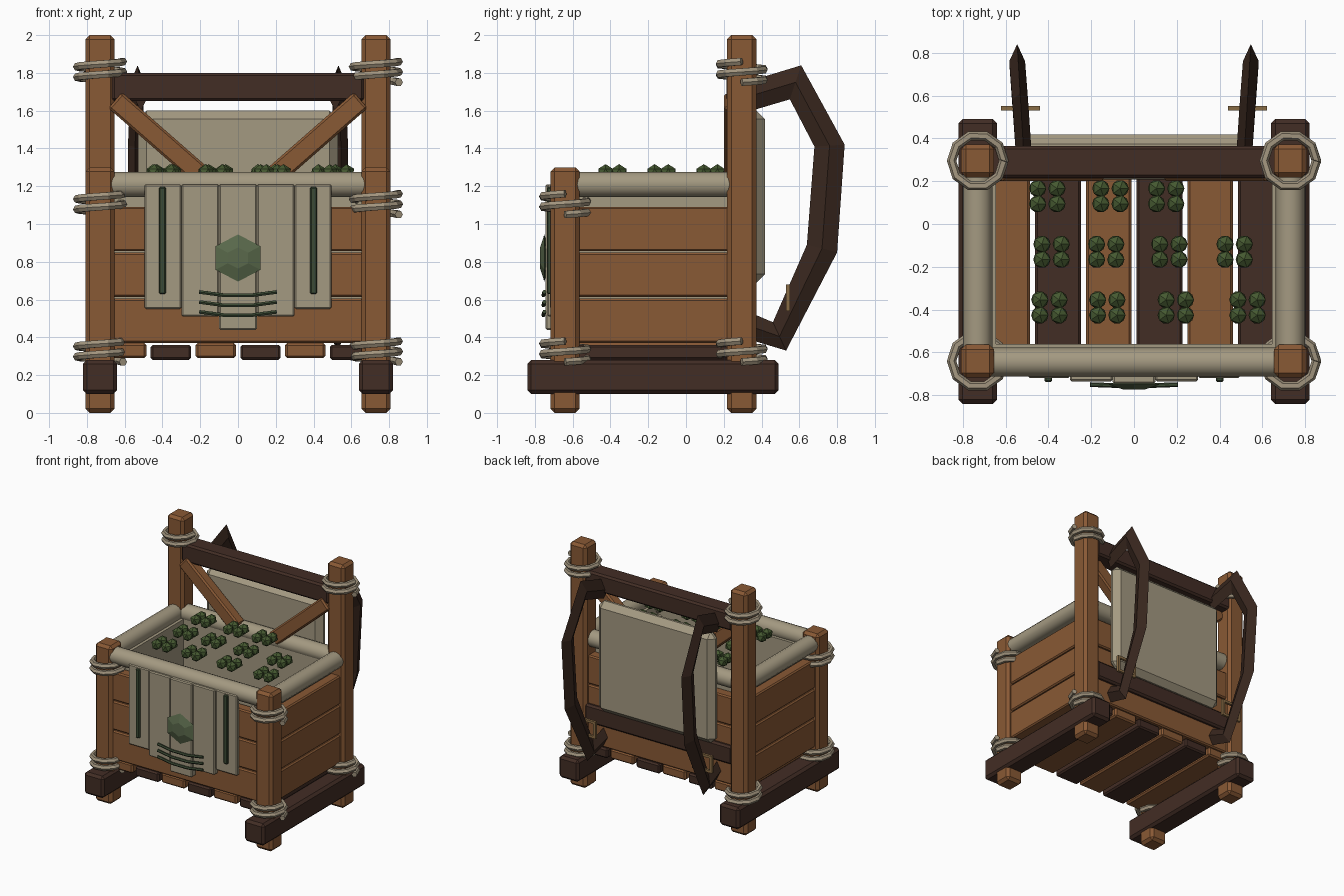
import bpy, bmesh
from math import sin, cos, pi, atan2, hypot
from mathutils import Matrix, Vector

if "Cube" in bpy.data.objects:
    bpy.data.objects.remove(bpy.data.objects["Cube"])


def mat(name, rgb):
    m = bpy.data.materials.new(name)
    m.diffuse_color = (*rgb, 1)
    m.use_nodes = True
    m.node_tree.nodes["Principled BSDF"].inputs["Base Color"].default_value = m.diffuse_color
    return m


WOOD = mat("wood", (0.25, 0.10, 0.035))
DARK = mat("dark_wood", (0.055, 0.026, 0.018))
STRAP = mat("strap_leather", (0.04, 0.02, 0.013))
CLOTH = mat("cloth", (0.37, 0.32, 0.22))
ROPE = mat("rope", (0.36, 0.30, 0.21))
LEAF = mat("leaf", (0.06, 0.10, 0.03))
TRIM = mat("green_trim", (0.045, 0.07, 0.035))
GEM = mat("green_gem", (0.10, 0.14, 0.07))
METAL = mat("buckle_metal", (0.25, 0.15, 0.06))


def finish(name, bm, m):
    bmesh.ops.recalc_face_normals(bm, faces=bm.faces)
    me = bpy.data.meshes.new(name)
    bm.to_mesh(me)
    bm.free()
    me.materials.append(m)
    ob = bpy.data.objects.new(name, me)
    bpy.context.collection.objects.link(ob)
    return ob


def box(name, lo, hi, m, bev=0.01, xf=None):
    """Chamfered box between two corners."""
    lo, hi = Vector(lo), Vector(hi)
    bm = bmesh.new()
    bmesh.ops.create_cube(bm, size=1)
    for v in bm.verts:
        v.co = (lo + hi) / 2 + v.co * (hi - lo)
    if bev:
        bmesh.ops.bevel(bm, geom=bm.edges[:], offset=bev, segments=1, affect='EDGES')
    if xf:
        bm.transform(xf)
    return finish(name, bm, m)


def loft(name, rings, m):
    """Skin closed rings of points into a capped tube."""
    bm = bmesh.new()
    rows = [[bm.verts.new(p) for p in r] for r in rings]
    n = len(rows[0])
    for a, b in zip(rows, rows[1:]):
        for i in range(n):
            bm.faces.new((a[i], a[(i + 1) % n], b[(i + 1) % n], b[i]))
    bm.faces.new(rows[0])
    bm.faces.new(rows[-1])
    return finish(name, bm, m)


def tube(name, pts, r, m, sides=6):
    pts = [Vector(p) for p in pts]
    rings = []
    for i, p in enumerate(pts):
        t = (pts[min(i + 1, len(pts) - 1)] - pts[max(i - 1, 0)]).normalized()
        u = t.cross(Vector((0, 0, 1))).normalized()
        w = u.cross(t)
        rings.append([p + r * (cos(a) * u + sin(a) * w)
                      for a in (2 * pi * k / sides for k in range(sides))])
    return loft(name, rings, m)


def roll(name, a, b):
    ob = tube(name, [a, b], 0.068, CLOTH, 14)
    for p in ob.data.polygons:
        p.use_smooth = len(p.vertices) == 4


def rope(name, x, y, z):
    """Two helical turns around a post."""
    n = 20
    pts = [(x + 0.122 * cos(4 * pi * i / n), y + 0.122 * sin(4 * pi * i / n),
            z - 0.055 + 0.11 * i / n) for i in range(n + 1)]
    tube(name, pts, 0.022, ROPE)


FY, BY, PX, H = -0.64, 0.295, 0.73, 0.077

# Posts, skids and rope lashings
for s, side in ((-1, "left"), (1, "right")):
    x = s * PX
    box(f"{side}_front_post", (x - H, FY - H, 0), (x + H, FY + H, 1.3), WOOD, 0.022)
    box(f"{side}_back_post", (x - H, BY - H, 0), (x + H, BY + H, 2), WOOD, 0.022)
    box(f"{side}_skid", (x - .09, -0.84, 0.1), (x + .09, 0.49, 0.28), DARK, 0.02)
    rope(f"{side}_front_upper_rope", x, FY, 1.105)
    rope(f"{side}_front_lower_rope", x, FY, 0.325)
    rope(f"{side}_back_upper_rope", x, BY, 1.805)
    rope(f"{side}_back_lower_rope", x, BY, 0.325)

# Floor slats, alternating colours
for i in range(6):
    c = -0.592 + 0.237 * i
    dz = 0.01 if i % 2 == 0 else 0
    box(f"floor_slat_{i}", (c - .107, -0.68, 0.28 + dz), (c + .107, 0.33, 0.36 + dz),
        DARK if i % 2 else WOOD, 0.012)

# Wall planks
for i in range(3):
    z0 = 0.37 + 0.243 * i
    z1 = z0 + 0.235
    box(f"front_plank_{i}", (-.67, FY - .05, z0), (.67, FY + .04, z1), WOOD)
    box(f"back_plank_{i}", (-.67, BY - .05, z0), (.67, BY + .04, z1), WOOD)
    for s, side in ((-1, "left"), (1, "right")):
        x = s * PX
        box(f"{side}_plank_{i}", (x - .045, FY + .06, z0), (x + .045, BY - .06, z1), WOOD)

# Cloth lining and rolled rim
box("front_lining", (-.66, -.595, .37), (.66, -.56, 1.18), CLOTH, 0)
box("back_lining", (-.66, .215, .37), (.66, .245, 1.18), CLOTH, 0)
for s, side in ((-1, "left"), (1, "right")):
    x = s * 0.665
    box(f"{side}_lining", (x - .02, -.59, .37), (x + .02, .24, 1.18), CLOTH, 0)
    roll(f"{side}_rim_roll", (s * PX, FY + .04, 1.21), (s * PX, BY - .04, 1.21))
roll("front_rim_roll", (-.67, FY - .005, 1.21), (.67, FY - .005, 1.21))
roll("back_rim_roll", (-.67, BY - .02, 1.21), (.67, BY - .02, 1.21))

# Back frame: beams and diagonal braces
box("top_beam", (-.67, .215, 1.65), (.67, .365, 1.80), DARK, 0.015)
box("lower_beam", (-.67, .25, .55), (.67, .365, .70), DARK, 0.015)
a, b = Vector((.65, .245, 1.655)), Vector((.17, .245, 1.235))
for s, side in ((-1, "left"), (1, "right")):
    d = b - a
    mid = (a + b) / 2
    mid.x *= s
    xf = Matrix.Translation(mid) @ Matrix.Rotation(-s * atan2(d.z, d.x), 4, 'Y')
    L = d.length / 2
    box(f"{side}_brace", (-L, -.045, -.055), (L, .045, .055), WOOD, 0.012, xf)

# Back cushion
box("back_cushion", (-.53, .31, .69), (.53, .418, 1.6), CLOTH, 0.045)

# Shoulder straps with a diamond section, and their buckles
outer = [(.33, 1.755), (.61, 1.84), (.84, 1.42), (.80, .85), (.53, .33), (.33, .39)]
inner = [(.33, 1.595), (.55, 1.66), (.68, 1.41), (.64, .89), (.46, .48), (.33, .535)]
for s, side in ((-1, "left"), (1, "right")):
    rings = []
    for (oy, oz), (iy, iz) in zip(outer, inner):
        c = 0.515 + 0.06 * (oy - .33)
        my, mz = (oy + iy) / 2, (oz + iz) / 2
        rings.append([(s * c, oy, oz), (s * (c + .037), my, mz),
                      (s * c, iy, iz), (s * (c - .037), my, mz)])
    loft(f"{side}_shoulder_strap", rings, STRAP)
    x = s * 0.53
    for k in (-1, 1):
        box(f"{side}_buckle_side_{k}", (x + k * .08 - .01, .53, .54),
            (x + k * .08 + .01, .55, .68), METAL, 0)
        zc = .61 + k * .06
        box(f"{side}_buckle_bar_{k}", (x - .09, .53, zc - .01), (x + .09, .55, zc + .01), METAL, 0)

# Front flap panels with trim
box("flap_centre", (-.1, -.745, .44), (.1, -.69, 1.21), CLOTH, 0.008)
for s, side in ((-1, "left"), (1, "right")):
    for nm, x0, x1, z0, y in (("inner", .1, .3, .51, -.735), ("outer", .3, .495, .55, -.72)):
        box(f"{side}_{nm}_flap", (min(s * x0, s * x1), y, z0),
            (max(s * x0, s * x1), -.685, 1.21), CLOTH, 0.008)
    box(f"{side}_flap_trim", (s * .4 - .018, -.737, .63), (s * .4 + .018, -.71, 1.195), TRIM, 0.006)
for i, z in enumerate((.625, .572, .52)):
    tube(f"flap_cord_{i}", [(-.205, -.75, z + .015), (-.07, -.755, z - .003),
                            (.07, -.755, z - .003), (.205, -.75, z + .015)], 0.011, TRIM)

# Hexagonal gem: flattened double pyramid frustum
rings = [[(r * sin(k * pi / 3) * .137, y, .82 + r * cos(k * pi / 3) * .125) for k in range(6)]
         for r, y in ((.45, -.772), (1, -.75), (.6, -.735))]
loft("flap_gem", rings, GEM)

# Sprouts: clusters of four faceted leaf balls
spots = [(-.405, .13), (-.11, .13), (.15, .13), (-.385, -.13), (-.13, -.13), (.165, -.13),
         (.47, -.13), (-.395, -.39), (-.125, -.39), (.195, -.39), (.53, -.39)]
for i, (x, y) in enumerate(spots):
    bm = bmesh.new()
    for dx in (-.045, .045):
        for dy in (-.036, .036):
            bmesh.ops.create_icosphere(bm, subdivisions=1, radius=0.045,
                                       matrix=Matrix.Translation((x + dx, y + dy, 1.272)))
    finish(f"sprout_cluster_{i}", bm, LEAF)
